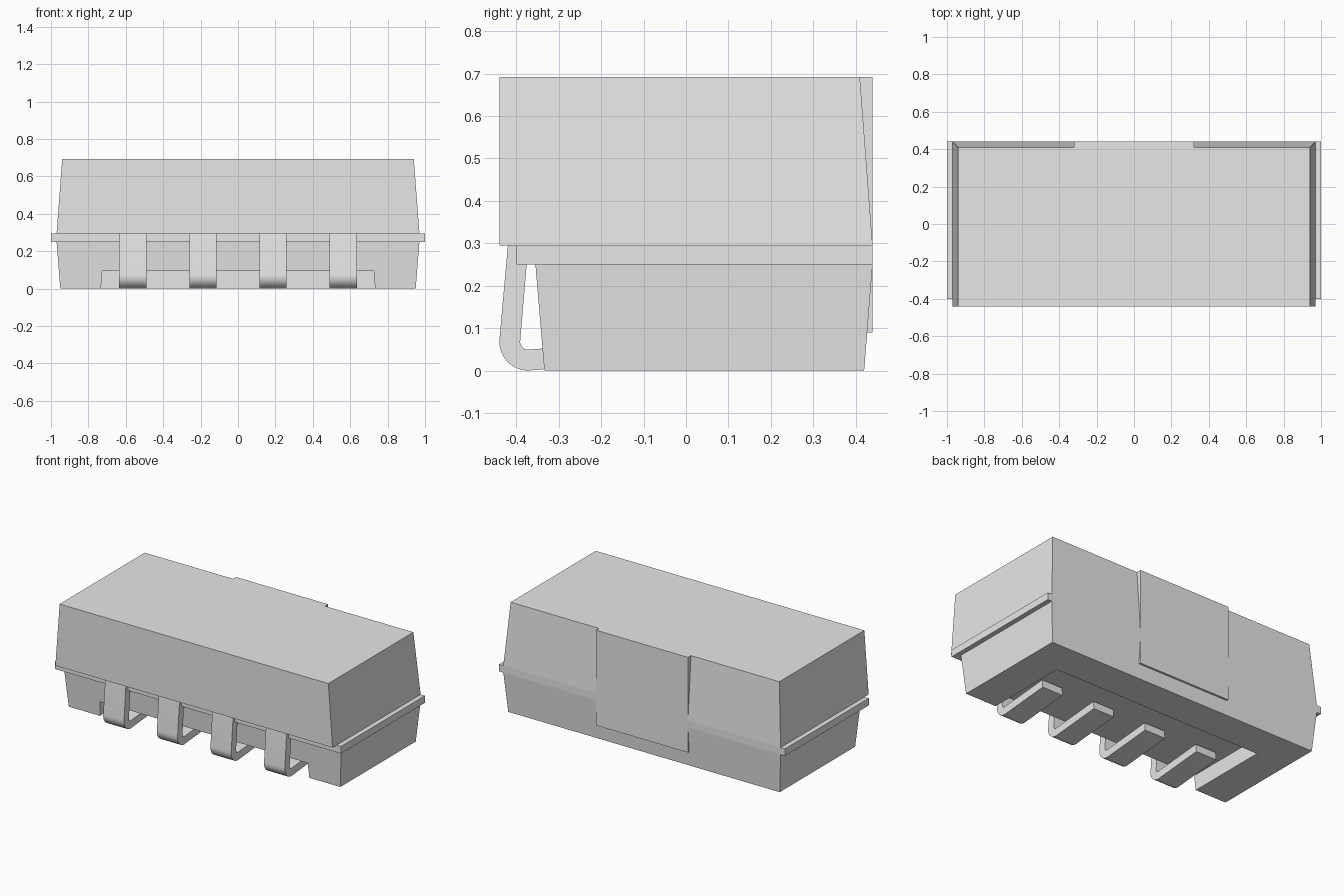
import bpy, bmesh, math

if "Cube" in bpy.data.objects:
    bpy.data.objects.remove(bpy.data.objects["Cube"], do_unlink=True)

GREY = (0.8, 0.8, 0.8, 1.0)
mat = bpy.data.materials.new("plain grey")
mat.use_nodes = True
mat.diffuse_color = GREY
mat.node_tree.nodes["Principled BSDF"].inputs["Base Color"].default_value = GREY


def finish(name, bm):
    bmesh.ops.recalc_face_normals(bm, faces=bm.faces)
    mesh = bpy.data.meshes.new(name)
    bm.to_mesh(mesh)
    bm.free()
    mesh.materials.append(mat)
    obj = bpy.data.objects.new(name, mesh)
    bpy.context.collection.objects.link(obj)
    return obj


def tapered_block(name, low, high):
    """Block between two rectangles, each given as (half width, front y, back y, z)."""
    bm = bmesh.new()
    rings = [[bm.verts.new(p) for p in ((-w, y0, z), (w, y0, z), (w, y1, z), (-w, y1, z))]
             for w, y0, y1, z in (low, high)]
    a, b = rings
    bm.faces.new(a)
    bm.faces.new(b)
    for i in range(4):
        j = (i + 1) % 4
        bm.faces.new((a[i], a[j], b[j], b[i]))
    return finish(name, bm)


def extrude_profile(name, points, x0, x1):
    """Extrude a (y, z) outline along x."""
    bm = bmesh.new()
    face = bm.faces.new([bm.verts.new((x0, y, z)) for y, z in points])
    new = bmesh.ops.extrude_face_region(bm, geom=[face])["geom"]
    bmesh.ops.translate(bm, vec=(x1 - x0, 0, 0),
                        verts=[v for v in new if isinstance(v, bmesh.types.BMVert)])
    return finish(name, bm)


def arc(cy, cz, r, start, end, n):
    angles = [math.radians(start + (end - start) * i / n) for i in range(n + 1)]
    return [(cy + r * math.cos(t), cz + r * math.sin(t)) for t in angles]


# Housing: upper shell, thin terminal flange, lower shell
tapered_block("upper_housing", (0.97, -0.44, 0.44, 0.295), (0.94, -0.44, 0.41, 0.692))
tapered_block("side_flange", (1.0, -0.40, 0.44, 0.25), (1.0, -0.40, 0.44, 0.295))
lower = tapered_block("lower_housing", (0.95, -0.334, 0.42, 0.0), (0.97, -0.355, 0.44, 0.25))

# Underside recess that is open at the front
cutter = tapered_block("recess_cutter", (0.736, -0.6, 0.20, -0.05), (0.727, -0.6, 0.20, 0.095))
cutter.hide_render = True
mod = lower.modifiers.new("recess", "BOOLEAN")
mod.operation = "DIFFERENCE"
mod.solver = "EXACT"
mod.object = cutter
bpy.context.view_layer.objects.active = lower
bpy.ops.object.modifier_apply(modifier="recess")
bpy.data.objects.remove(cutter, do_unlink=True)

# Upright plate on the back
extrude_profile("back_plate", [(0.41, 0.692), (0.44, 0.692), (0.44, 0.09), (0.41, 0.09)],
                -0.322, 0.322)

# Four J-shaped leads curling into the recess
outer = arc(-0.372, 0.068, 0.068, 175, 275, 14)
inner = arc(-0.372, 0.068, 0.019, 275, 175, 8)
profile = ([(-0.42, 0.295)] + outer + [(-0.04, 0.030), (-0.044, 0.079)]
           + inner + [(-0.372, 0.295)])
for i, x in enumerate((-0.5625, -0.1875, 0.1875, 0.5625)):
    lead = extrude_profile(f"lead_{i + 1}", profile, x - 0.0725, x + 0.0725)
    bpy.ops.object.select_all(action="DESELECT")
    lead.select_set(True)
    bpy.context.view_layer.objects.active = lead
    bpy.ops.object.shade_smooth_by_angle(angle=math.radians(30))
